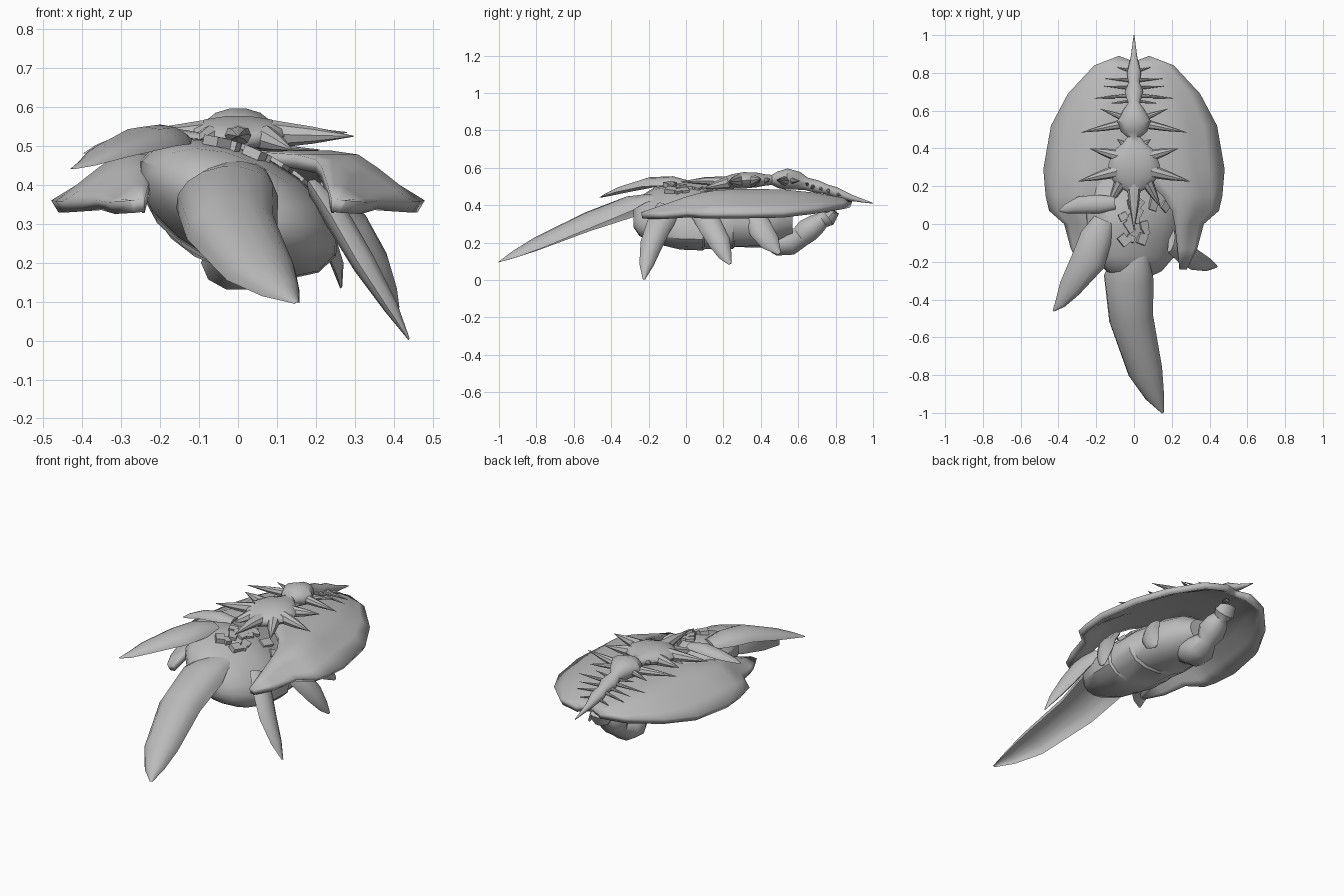
import bpy, bmesh, math, random
from mathutils import Vector, Matrix

random.seed(4)
grey = bpy.data.materials.new("stone grey")
grey.diffuse_color = (0.5, 0.5, 0.5, 1)


def finish(name, bm, angle=40, fix=True):
    if fix:
        bmesh.ops.recalc_face_normals(bm, faces=bm.faces)
    me = bpy.data.meshes.new(name)
    bm.to_mesh(me)
    bm.free()
    me.materials.append(grey)
    ob = bpy.data.objects.new(name, me)
    bpy.context.collection.objects.link(ob)
    bpy.ops.object.select_all(action='DESELECT')
    ob.select_set(True)
    bpy.context.view_layer.objects.active = ob
    bpy.ops.object.shade_smooth_by_angle(angle=math.radians(angle))
    return ob


def loft(bm, rings):
    vs = [[bm.verts.new(p) for p in r] for r in rings]
    n = len(vs[0])
    for a, b in zip(vs, vs[1:]):
        for i in range(n):
            j = (i + 1) % n
            bm.faces.new((a[i], a[j], b[j], b[i]))
    bm.faces.new(vs[0])
    bm.faces.new(vs[-1])


def sweep(bm, pts, n=10, up=(0, 0, 1), belly=1.0):
    """Stations are x, y, z, half width, half height; a negative belly is hollow."""
    rings = []
    for k, (x, y, z, w, h) in enumerate(pts):
        a = Vector(pts[max(k - 1, 0)][:3])
        b = Vector(pts[min(k + 1, len(pts) - 1)][:3])
        t = (b - a).normalized()
        side = t.cross(Vector(up)).normalized()
        nrm = side.cross(t)
        ring = []
        for i in range(n):
            c, s = math.cos(math.tau * i / n), math.sin(math.tau * i / n)
            ring.append(Vector((x, y, z)) + side * w * c + nrm * h * s * (belly if s < 0 else 1))
        rings.append(ring)
    loft(bm, rings)


def swept(name, pts, **kw):
    bm = bmesh.new()
    sweep(bm, pts, **kw)
    return finish(name, bm)


# Broad shell: half of it as rows of y, inner x, inner z, rim x, rim z
rows = [(-.24, .24, .362, .28, .36), (-.13, .23, .40, .335, .355), (0, .215, .445, .37, .362),
        (.07, .20, .465, .45, .358), (.15, .15, .478, .468, .358), (.29, 0, .488, .48, .36),
        (.52, 0, .484, .44, .365), (.69, 0, .467, .35, .385), (.84, 0, .44, .21, .41),
        (.89, 0, .425, .08, .42)]
bm = bmesh.new()
grid = []
for y, xi, zi, xo, zo in rows:
    row = []
    for k in range(7):
        t = k / 6
        yy = y - .03 * (1 - t) if y > .88 else y
        rise = min(1, 2.1 * (1 - t)) if y > .1 else min(1, 1.5 * (1 - t))
        row.append(bm.verts.new((xi + (xo - xi) * t, yy, zo + (zi - zo) * rise)))
    grid.append(row)
for r, s in zip(grid, grid[1:]):
    for k in range(6):
        bm.faces.new((r[k], r[k + 1], s[k + 1], s[k]))
shell = finish("shell", bm, fix=False)
mirror = shell.modifiers.new("mirror", 'MIRROR')
mirror.use_clip = True
solid = shell.modifiers.new("thickness", 'SOLIDIFY')
solid.thickness = .036
solid.offset = -1

# Rolled barrel body: y, centre z, half width, half height, roll
body = [(-.28, .335, .09, .04, 26), (-.25, .34, .16, .085, 26), (-.17, .345, .235, .12, 26),
        (-.03, .34, .275, .145, 26), (.09, .34, .28, .15, 26), (.10, .34, .268, .144, 26),
        (.25, .33, .258, .147, 22), (.26, .33, .245, .14, 20), (.40, .315, .215, .135, 15),
        (.50, .31, .15, .11, 8), (.57, .30, .08, .07, 0)]
rings = []
for y, z, a, b, roll in body:
    ca, sa = math.cos(math.radians(-roll)), math.sin(math.radians(-roll))
    ring = []
    for i in range(16):
        u, v = a * math.cos(math.tau * i / 16), b * math.sin(math.tau * i / 16)
        ring.append((u * ca - v * sa, y, z + u * sa + v * ca))
    rings.append(ring)
bm = bmesh.new()
loft(bm, rings)
finish("body", bm)

# Knobbly tail curling up under the shell
swept("under_tail", [(0, .40, .27, .10, .08), (0, .46, .225, .075, .07), (0, .50, .20, .095, .075),
                     (0, .56, .20, .09, .07), (0, .61, .23, .055, .06), (0, .65, .265, .078, .068),
                     (0, .70, .30, .065, .058), (0, .73, .32, .042, .045),
                     (0, .76, .335, .062, .05), (0, .785, .36, .05, .035), (0, .77, .40, .02, .02)])

# Arched leaf blades
swept("front_blade", [(.02, -.11, .43, .06, .03), (-.01, -.18, .405, .10, .06),
                      (-.028, -.28, .355, .132, .10),
                      (-.015, -.5, .275, .118, .095), (.06, -.78, .165, .092, .07),
                      (.11, -.91, .12, .052, .04), (.152, -1, .095, .006, .004)],
      n=16, up=(-.12, 0, 1), belly=-.8)
swept("left_blade", [(-.16, .02, .50, .055, .03), (-.20, -.07, .505, .085, .05),
                     (-.24, -.19, .50, .092, .05), (-.34, -.34, .47, .06, .032),
                     (-.39, -.42, .45, .03, .015), (-.427, -.46, .44, .005, .003)],
      n=12, belly=-.4)
swept("upper_left_blade", [(-.10, .11, .515, .035, .02), (-.19, .105, .515, .05, .035),
                           (-.29, .10, .505, .045, .027), (-.36, .08, .49, .025, .014),
                           (-.395, .07, .48, .004, .003)], n=12, belly=-.3)

# Flattened right-hand legs
legs = {
    "front_leg": [(.19, -.09, .38, .07, .03), (.25, -.145, .29, .068, .05),
                  (.31, -.185, .19, .06, .048), (.385, -.212, .08, .038, .03),
                  (.438, -.225, .003, .006, .004)],
    "middle_leg": [(.22, .08, .38, .065, .03), (.295, .13, .29, .065, .045),
                   (.35, .18, .20, .058, .04), (.388, .21, .13, .036, .022),
                   (.41, .235, .085, .008, .005)],
    "rear_leg": [(.17, .36, .35, .06, .03), (.215, .40, .27, .065, .035),
                 (.245, .45, .20, .053, .026), (.262, .50, .14, .01, .006)],
}
for name, pts in legs.items():
    swept(name, pts, up=(1, 0, .3), belly=.3)

# Bulbous spine tapering to a tail spike
swept("spine", [(0, .17, .515, .03, .02), (0, .20, .52, .09, .03), (0, .25, .527, .125, .04),
                (0, .31, .533, .137, .045), (0, .38, .535, .115, .04), (0, .43, .535, .06, .03),
                (0, .46, .535, .035, .028), (0, .49, .535, .07, .045), (0, .54, .54, .092, .058),
                (0, .60, .53, .06, .05), (0, .64, .515, .032, .035), (0, .70, .50, .05, .035),
                (0, .75, .485, .03, .027), (0, .80, .47, .038, .028), (0, .88, .44, .018, .018),
                (0, 1.0, .41, .002, .002)], n=14)

# Spikes in pairs: base x, y, z, tip x, y, z, radius
pairs = [(.09, .28, .53, .298, .225, .525, .036), (.08, .36, .53, .235, .40, .54, .034),
         (.05, .42, .53, .09, .45, .54, .018), (.07, .22, .52, .14, .09, .49, .034),
         (.06, .53, .53, .28, .485, .535, .026), (.05, .56, .53, .18, .61, .53, .018),
         (.02, .65, .51, .12, .64, .52, .010), (.02, .68, .50, .21, .665, .49, .012),
         (.02, .72, .49, .16, .73, .48, .010), (.02, .76, .48, .15, .77, .46, .010),
         (.02, .81, .46, .09, .83, .45, .009)]
bm = bmesh.new()
for bx, by, bz, tx, ty, tz, r in pairs:
    for s in (-1, 1):
        mid = [(p + q) / 2 for p, q in zip((bx, by, bz), (tx, ty, tz))]
        sweep(bm, [(s * bx, by, bz, r, r), (s * mid[0], mid[1], mid[2], r * .6, r * .6),
                   (s * tx, ty, tz, .001, .001)], n=8)
sweep(bm, [(0, .22, .525, .04, .03), (0, .10, .53, .025, .02), (0, -.03, .525, .001, .001)], n=8)
finish("spine_spikes", bm)


def back_height(x, a=.275, b=.145, roll=-26):
    """Height of the rolled body's upper surface at x."""
    c, s = math.cos(math.radians(roll)), math.sin(math.radians(roll))
    A = (s / a) ** 2 + (c / b) ** 2
    B = x * c * s * (1 / a ** 2 - 1 / b ** 2)
    C = x * x * ((c / a) ** 2 + (s / b) ** 2) - 1
    return .34 + (math.sqrt(B * B - A * C) - B) / A


# Angular stones lying on the neck
bm = bmesh.new()
for k in range(16):
    x = random.uniform(-.08, .18)
    y = random.uniform(-.10, .13)
    slope = math.atan((back_height(x - .02) - back_height(x + .02)) / .04)
    m = (Matrix.Translation((x, y, back_height(x))) @ Matrix.Rotation(slope, 4, 'Y')
         @ Matrix.Rotation(random.uniform(0, 3), 4, 'Z')
         @ Matrix.Diagonal((random.uniform(.03, .05), random.uniform(.04, .07), .025, 1)))
    bmesh.ops.create_cube(bm, size=1, matrix=m)
finish("neck_stones", bm)
